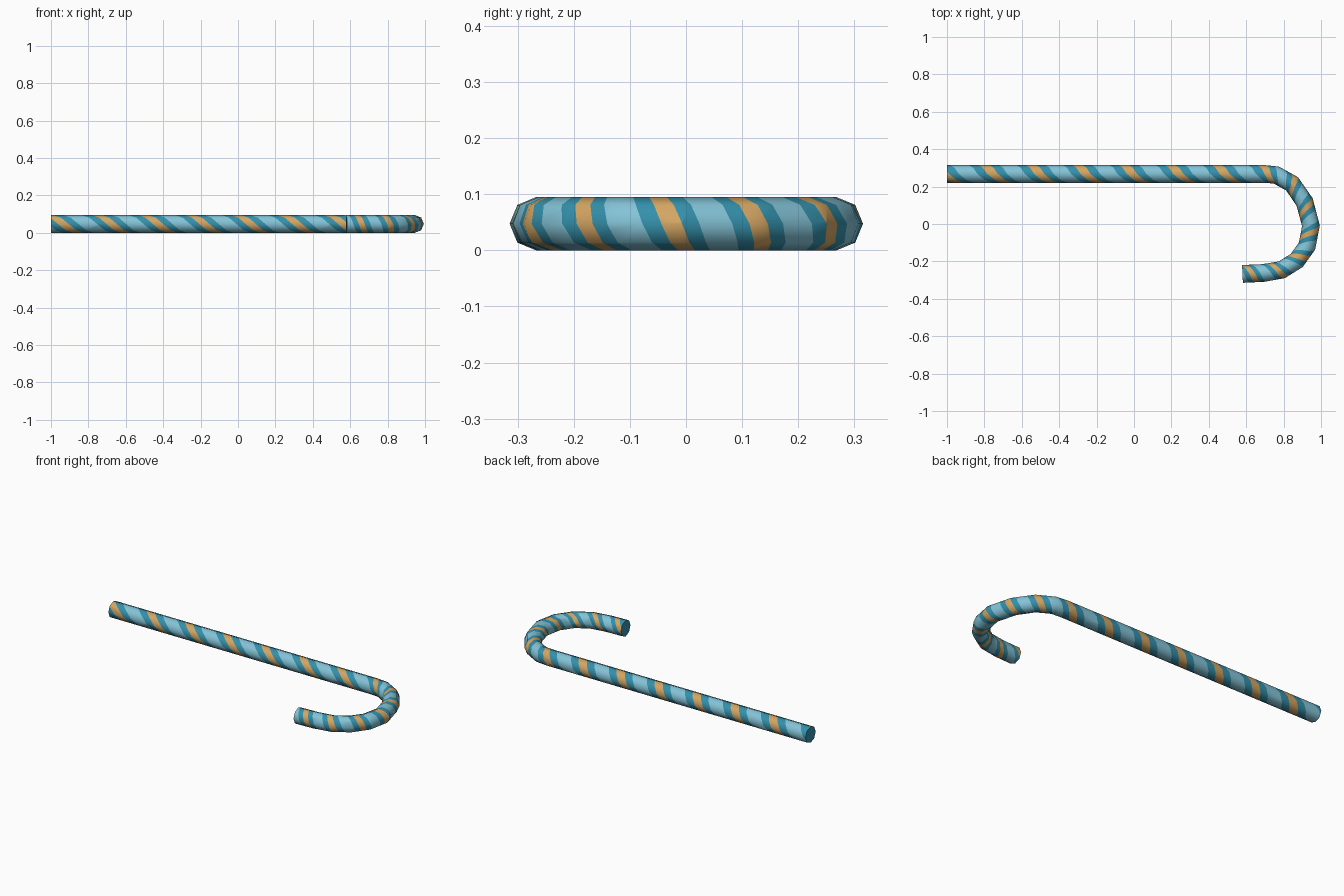
import bpy, bmesh, math
from mathutils import Vector

if "Cube" in bpy.data.objects:
    bpy.data.objects.remove(bpy.data.objects["Cube"])

R, SIDES = 0.0475, 8
# centre line x, y and stripe turn count at that point
PATH = [(-1.0, .268, .05), (-.743, .268, 1.03), (.497, .268, 6.03), (.69, .268, 6.83), (.76, .262, 7.25),
        (.845, .215, 7.92), (.912, .118, 8.75), (.946, -.01, 9.7), (.925, -.118, 10.46),
        (.87, -.195, 11.18), (.79, -.245, 11.85), (.69, -.262, 12.57), (.58, -.267, 13.35)]
PHASE = 0.05                                   # turn offset of an orange centre
OUTER = .36                                    # stripe turn spent on the outer half of the tube
EDGES = [-.31, -.11, .11, .31]                 # stripe borders around the orange centre


def material(name, rgb):
    m = bpy.data.materials.new(name)
    m.diffuse_color = (*rgb, 1)
    m.use_nodes = True
    m.node_tree.nodes["Principled BSDF"].inputs["Base Color"].default_value = m.diffuse_color
    return m


mats = [material("light_blue", (.23, .55, .68)), material("teal", (.034, .28, .41)),
        material("orange", (.66, .38, .125))]

# cross-section frames along the centre line
pts = [Vector((x, y, R)) for x, y, _ in PATH]
ts = [p[2] for p in PATH]
rights = []
for i in range(len(pts)):
    d = Vector((0, 0, 0))
    if i > 0:
        d += (pts[i] - pts[i - 1]).normalized()
    if i < len(pts) - 1:
        d += (pts[i + 1] - pts[i]).normalized()
    d.normalize()
    rights.append(Vector((d.y, -d.x, 0)))


def stripe_turn(v):
    """Stripe offset at turn fraction v (-.5 to .5, 0 at the top)."""
    top = -.25 + OUTER / 2
    return top + v * 2 * (OUTER if v < 0 else 1 - OUTER)


def ring_point(i, v):
    """Point on the octagonal ring i at turn fraction v."""
    k = math.floor(v * SIDES + 1e-6)
    f = v * SIDES - k
    corner = [Vector((math.sin(a), math.cos(a))) for a in (k * math.tau / SIDES, (k + 1) * math.tau / SIDES)]
    c = corner[0].lerp(corner[1], f) * R
    return pts[i] + rights[i] * c.x + Vector((0, 0, c.y))


def wrap(t, u):
    top = -.25 + OUTER / 2
    v = (u - top) / (2 * (OUTER if u < top else 1 - OUTER))
    i = 0
    while i < len(ts) - 2 and t > ts[i + 1]:
        i += 1
    f = (t - ts[i]) / (ts[i + 1] - ts[i])
    return ring_point(i, v).lerp(ring_point(i + 1, v), f)


# unrolled skin of the cane, one quad per side and segment
bm = bmesh.new()
grid = [[bm.verts.new((t, stripe_turn(j / SIDES - .5), 0)) for j in range(SIDES + 1)] for t in ts]
for a, b in zip(grid, grid[1:]):
    for j in range(SIDES):
        bm.faces.new((a[j], b[j], b[j + 1], a[j + 1]))

# slanted cuts along every stripe border
for k in range(-1, int(ts[-1]) + 2):
    for e in EDGES:
        bmesh.ops.bisect_plane(bm, geom=bm.verts[:] + bm.edges[:] + bm.faces[:], dist=1e-5,
                               plane_co=(k + PHASE + e, 0, 0), plane_no=(1, -1, 0))

# stripe colours
for f in bm.faces:
    c = f.calc_center_median()
    p = abs((c.x - c.y - PHASE + .5) % 1 - .5)
    f.material_index = 2 if p < EDGES[2] else 1 if p < EDGES[3] else 0

# roll the skin into the bent tube
for v in bm.verts:
    v.co = wrap(v.co.x, v.co.y)
bmesh.ops.remove_doubles(bm, verts=bm.verts[:], dist=1e-5)

# flat end caps
rim = [e for e in bm.edges if e.is_boundary]
for f in bmesh.ops.holes_fill(bm, edges=rim, sides=0)["faces"]:
    f.material_index = 1
bmesh.ops.recalc_face_normals(bm, faces=bm.faces[:])

mesh = bpy.data.meshes.new("striped_cane")
bm.to_mesh(mesh)
bm.free()
for m in mats:
    mesh.materials.append(m)
cane = bpy.data.objects.new("striped_cane", mesh)
bpy.context.collection.objects.link(cane)
bpy.context.view_layer.objects.active = cane
cane.select_set(True)
bpy.ops.object.shade_smooth_by_angle(angle=math.radians(60))
